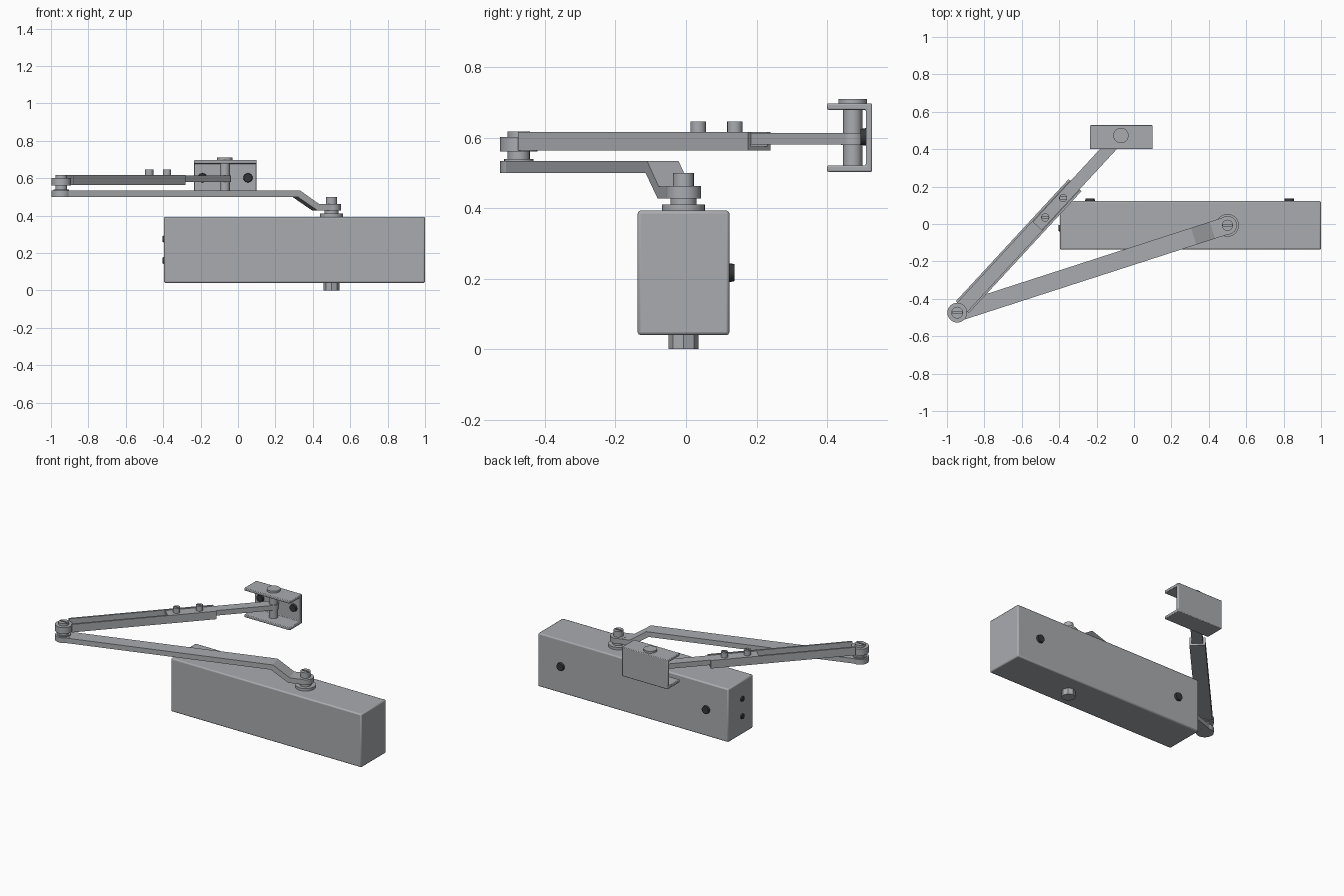
import bpy, bmesh, math
from mathutils import Vector, Matrix

if "Cube" in bpy.data.objects:
    bpy.data.objects.remove(bpy.data.objects["Cube"])


def material(name, rgb):
    m = bpy.data.materials.new(name)
    m.diffuse_color = (*rgb, 1)
    m.use_nodes = True
    m.node_tree.nodes["Principled BSDF"].inputs["Base Color"].default_value = m.diffuse_color
    return m


STEEL = material("satin grey", (0.40, 0.41, 0.43))
DARK = material("dark screw", (0.035, 0.037, 0.04))

# Pivot positions seen from above: elbow, body spindle, wall bracket pin
ELBOW = Vector((-0.945, -0.474, 0))
SPINDLE = Vector((0.50, -0.007, 0))
PIN = Vector((-0.07, 0.473, 0))


def finish(name, bm, mat):
    bmesh.ops.recalc_face_normals(bm, faces=bm.faces)
    me = bpy.data.meshes.new(name)
    bm.to_mesh(me)
    bm.free()
    ob = bpy.data.objects.new(name, me)
    bpy.context.collection.objects.link(ob)
    me.materials.append(mat)
    return ob


def box(name, lo, hi, mat=STEEL, bevel=0):
    bm = bmesh.new()
    bmesh.ops.create_cube(bm, size=1)
    for v in bm.verts:
        v.co = [lo[i] + (v.co[i] + 0.5) * (hi[i] - lo[i]) for i in range(3)]
    ob = finish(name, bm, mat)
    if bevel:
        mod = ob.modifiers.new("soft edges", "BEVEL")
        mod.width, mod.segments = bevel, 2
    return ob


def disc(name, centre, r, z0, z1, sides=24):
    """Upright cylinder at a pivot."""
    bm = bmesh.new()
    bmesh.ops.create_cone(bm, cap_ends=True, segments=sides, radius1=r, radius2=r, depth=z1 - z0)
    ob = finish(name, bm, STEEL)
    ob.location = (centre.x, centre.y, (z0 + z1) / 2)
    return ob


def screw(name, centre, r, depth, axis):
    """Dark screw head with a hex socket, centred on its base and facing along axis."""
    bm = bmesh.new()
    bmesh.ops.create_cone(bm, cap_ends=True, segments=16, radius1=r, radius2=r * 0.9, depth=depth,
                          matrix=Matrix.Translation((0, 0, depth / 2)))
    ob = finish(name, bm, DARK)
    ob.rotation_euler = Vector(axis).to_track_quat("Z", "Y").to_euler()
    ob.location = centre
    return ob


def prism(name, profile, half, a, b):
    """Side profile (distance along a-b, height) given a width across the arm."""
    bm = bmesh.new()
    sides = [[bm.verts.new((s, y, z)) for s, z in profile] for y in (-half, half)]
    bm.faces.new(sides[0])
    bm.faces.new(sides[1][::-1])
    n = len(profile)
    for i in range(n):
        j = (i + 1) % n
        bm.faces.new((sides[0][i], sides[1][i], sides[1][j], sides[0][j]))
    ob = finish(name, bm, STEEL)
    return aim(ob, a, b)


def channel(name, section, length, start):
    """Constant cross-section run along the local x axis."""
    bm = bmesh.new()
    f = bm.faces.new([bm.verts.new((start, y, z)) for y, z in section])
    geo = bmesh.ops.extrude_face_region(bm, geom=[f])["geom"]
    bmesh.ops.translate(bm, vec=(length, 0, 0), verts=[g for g in geo if isinstance(g, bmesh.types.BMVert)])
    return finish(name, bm, STEEL)


def aim(ob, a, b):
    d = b - a
    ob.location = a
    ob.rotation_euler.z = math.atan2(d.y, d.x)
    return ob


def slot(ob, centre, half, z):
    """Screwdriver slot cut into the top of a pivot."""
    c = box("slot_cutter", (centre.x - half, centre.y - 0.005, z - 0.012),
            (centre.x + half, centre.y + 0.005, z + 0.02))
    c.hide_render = True
    c.hide_viewport = True
    mod = ob.modifiers.new("slot", "BOOLEAN")
    mod.operation, mod.object, mod.solver = "DIFFERENCE", c, "EXACT"


# Closer body and its fixing screws
box("closer_body", (-0.396, -0.137, 0.04), (1.0, 0.123, 0.393), bevel=0.008)
for x in (-0.235, 0.83):
    screw("back_screw", (x, 0.122, 0.217), 0.027, 0.015, (0, 1, 0))
for z in (0.16, 0.275):
    screw("end_valve_screw", (-0.395, -0.022, z), 0.018, 0.009, (-1, 0, 0))

# Spindle through the body
disc("spindle_bottom", SPINDLE, 0.042, 0.0, 0.045, 8)
disc("spindle_flange", SPINDLE, 0.061, 0.39, 0.41)
disc("spindle_neck", SPINDLE, 0.037, 0.405, 0.43)
slot(disc("spindle_top", SPINDLE, 0.03, 0.455, 0.5, 16), SPINDLE, 0.025, 0.5)

# Cranked lower arm with round eyes at both ends
L = (SPINDLE - ELBOW).length
prism("lower_arm", [(0, 0.50), (L - 0.205, 0.50), (L - 0.095, 0.428), (L, 0.428),
                    (L, 0.462), (L - 0.085, 0.462), (L - 0.19, 0.533), (0, 0.533)],
      0.047, ELBOW, SPINDLE)
disc("arm_eye_elbow", ELBOW, 0.053, 0.4995, 0.5335)
disc("arm_eye_spindle", SPINDLE, 0.05, 0.4275, 0.4625)

# Elbow joint
disc("elbow_pin", ELBOW, 0.032, 0.53, 0.565, 16)
disc("elbow_washer", ELBOW, 0.042, 0.532, 0.54)
disc("elbow_boss", ELBOW, 0.053, 0.56, 0.602)
slot(disc("elbow_cap", ELBOW, 0.032, 0.60, 0.618, 16), ELBOW, 0.026, 0.618)

# Open-topped channel of the forearm
w, t, z0, z1 = 0.047, 0.012, 0.563, 0.616
sleeve = channel("forearm_channel", [(-w, z0), (w, z0), (w, z1), (w - t, z1), (w - t, z0 + t),
                                     (-w + t, z0 + t), (-w + t, z1), (-w, z1)], 0.888, 0.04)
aim(sleeve, ELBOW, PIN)

# Sliding rod clamped by two screws
M = (PIN - ELBOW).length
prism("forearm_rod", [(0.63, 0.58), (M, 0.58), (M, 0.613), (0.63, 0.613)], 0.033, ELBOW, PIN)
disc("rod_eye", PIN, 0.033, 0.5795, 0.6135)
d = (PIN - ELBOW).normalized()
for s in (0.693, 0.834):
    p = ELBOW + d * s
    slot(disc("clamp_screw", p, 0.022, 0.60, 0.646, 16), p, 0.017, 0.646)

# Wall bracket: U section open to the front
y0, y1, b, g = 0.40, 0.528, 0.503, 0.018
shoe = channel("wall_bracket", [(y0, b), (y1, b), (y1, 0.697), (y0, 0.697), (y0, 0.697 - g),
                                (y1 - g, 0.697 - g), (y1 - g, b + g), (y0, b + g)], 0.335, -0.235)
mod = shoe.modifiers.new("soft edges", "BEVEL")
mod.width, mod.segments = 0.004, 2
disc("bracket_pin", PIN, 0.027, 0.515, 0.69, 16)
disc("bracket_pin_cap", PIN, 0.041, 0.695, 0.71)
for x in (-0.19, 0.053):
    screw("bracket_screw", (x, 0.511, 0.602), 0.025, 0.016, (0, -1, 0))

# Smooth round parts, keep hard edges crisp
bpy.ops.object.select_all(action="DESELECT")
for ob in bpy.context.scene.objects:
    if ob.type == "MESH" and not ob.hide_render and ob.name != "spindle_bottom":
        ob.select_set(True)
        bpy.context.view_layer.objects.active = ob
bpy.ops.object.shade_smooth_by_angle(angle=math.radians(30))
